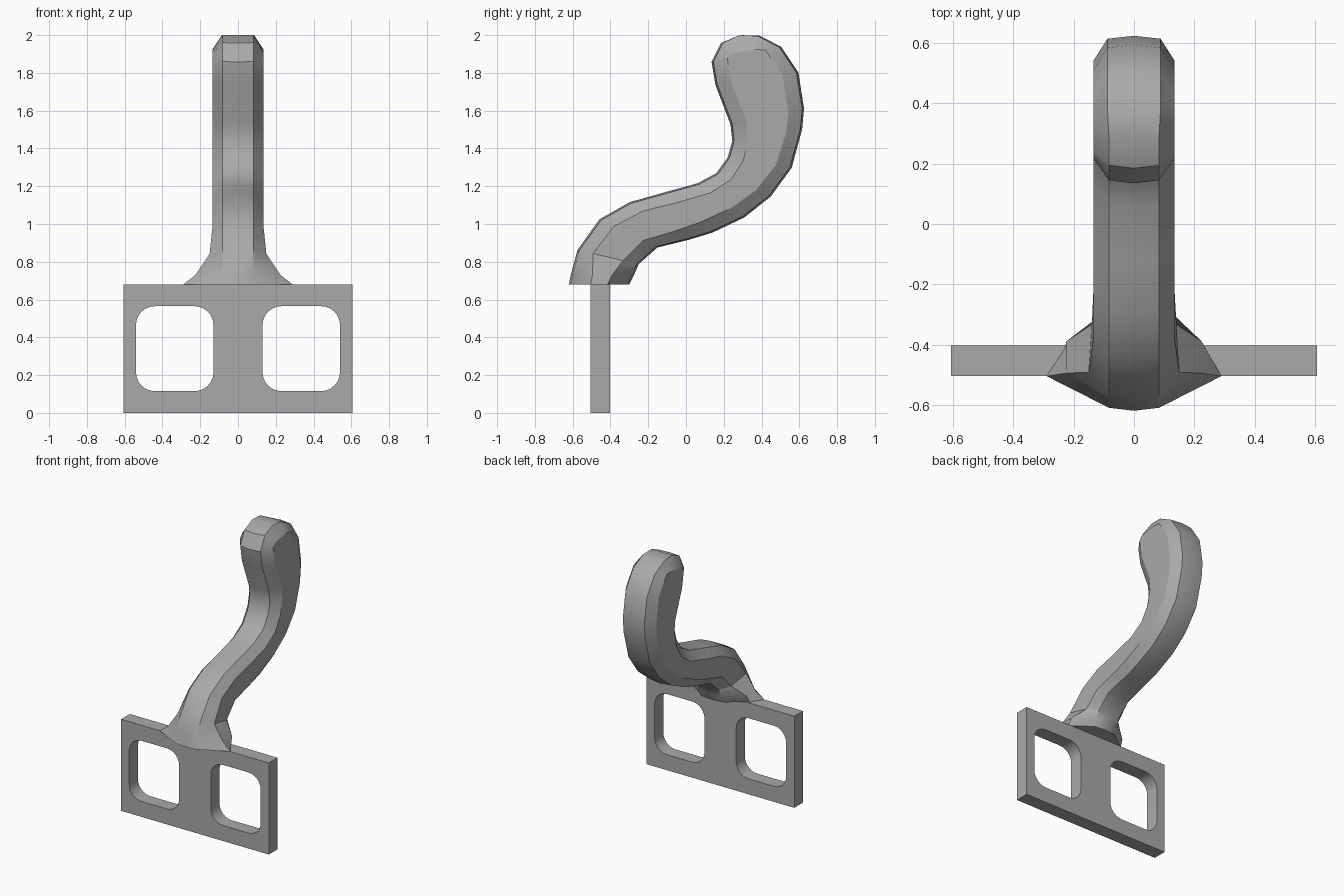
import bpy, bmesh, math
from mathutils import Vector

if "Cube" in bpy.data.objects:
    bpy.data.objects.remove(bpy.data.objects["Cube"], do_unlink=True)

grey = bpy.data.materials.new("plain_grey")
grey.use_nodes = True
grey.diffuse_color = (0.4, 0.4, 0.4, 1)
grey.node_tree.nodes["Principled BSDF"].inputs["Base Color"].default_value = (0.4, 0.4, 0.4, 1)


def add_mesh(name, mesh, angle):
    obj = bpy.data.objects.new(name, mesh)
    bpy.context.collection.objects.link(obj)
    mesh.materials.clear()
    mesh.materials.append(grey)
    bpy.ops.object.select_all(action='DESELECT')
    obj.select_set(True)
    bpy.context.view_layer.objects.active = obj
    bpy.ops.object.shade_smooth_by_angle(angle=math.radians(angle))
    return obj


def rounded_rect(cx, cz, hw, hh, r, steps=6):
    pts = []
    for quarter, (sx, sz) in enumerate([(1, 1), (-1, 1), (-1, -1), (1, -1)]):
        for i in range(steps + 1):
            a = (quarter + i / steps) * math.pi / 2
            pts.append((cx + sx * (hw - r) + r * math.cos(a),
                        cz + sz * (hh - r) + r * math.sin(a)))
    return pts


# Base plate: filled outline with two rounded windows
W, H = 0.607, 0.68
curve = bpy.data.curves.new("plate_outline", 'CURVE')
curve.dimensions = '2D'
curve.fill_mode = 'BOTH'
curve.extrude = 0.051
outlines = [[(-W, 0), (W, 0), (W, H), (-W, H)]]
outlines += [rounded_rect(s * 0.335, 0.34, 0.205, 0.225, 0.1) for s in (-1, 1)]
for pts in outlines:
    spline = curve.splines.new('POLY')
    spline.points.add(len(pts) - 1)
    for p, (x, z) in zip(spline.points, pts):
        p.co = (x, z, 0, 1)
    spline.use_cyclic_u = True
helper = bpy.data.objects.new("plate_outline", curve)
bpy.context.collection.objects.link(helper)
bpy.context.view_layer.update()
plate_mesh = bpy.data.meshes.new_from_object(
    helper.evaluated_get(bpy.context.evaluated_depsgraph_get()))
bpy.data.objects.remove(helper, do_unlink=True)
bm = bmesh.new()
bm.from_mesh(plate_mesh)
bmesh.ops.remove_doubles(bm, verts=bm.verts, dist=0.0005)
bmesh.ops.recalc_face_normals(bm, faces=bm.faces)
bm.to_mesh(plate_mesh)
bm.free()
plate = add_mesh("base_plate", plate_mesh, 30)
plate.rotation_euler.x = math.pi / 2
plate.location.y = -0.454

# Curved arm: stations of (front y, z), (back y, z)
stations = [
    ((-.61, .68), (-.31, .68)), ((-.60, .73), (-.285, .73)),
    ((-.565, .86), (-.26, .79)), ((-.45, 1.02), (-.16, .88)),
    ((-.29, 1.11), (0, .92)), ((-.11, 1.16), (.13, .96)),
    ((.07, 1.21), (.30, 1.04)), ((.17, 1.265), (.44, 1.15)),
    ((.23, 1.35), (.55, 1.30)), ((.255, 1.44), (.605, 1.50)),
    ((.245, 1.53), (.615, 1.61)), ((.165, 1.74), (.585, 1.80)),
    ((.145, 1.86), (.495, 1.935)), ((.195, 1.96), (.38, 1.995)),
]
# Flared foot: front and rear shoulder half widths by station
flare = {0: (.29, .23), 1: (.225, .225), 2: (.15, .14)}
EDGE, SIDE, CROWN = 0.083, 0.135, 0.01

bm = bmesh.new()
rings = []
for i, (f, b) in enumerate(stations):
    front, back = Vector((0, *f)), Vector((0, *b))
    d = (back - front).normalized()
    depth = 0.105 if i < 2 else 0.075
    wf, wb = flare.get(i, (SIDE, SIDE))
    fs, bs = front + d * depth, back - d * depth
    if i == len(stations) - 1:
        fs, bs = Vector((0, .245, 1.905)), Vector((0, .37, 1.925))
    half = [(EDGE, front), (wf, fs), (wb, bs), (EDGE + .005, back)]
    pts = [front - d * CROWN]
    pts += [p + Vector((w, 0, 0)) for w, p in half]
    pts.append(back + d * CROWN)
    pts += [p - Vector((w, 0, 0)) for w, p in reversed(half)]
    rings.append([bm.verts.new(p) for p in pts])
n = len(rings[0])
for lo, hi in zip(rings, rings[1:]):
    for k in range(n):
        m = (k + 1) % n
        bm.faces.new((lo[k], lo[m], hi[m], hi[k]))
bm.faces.new(rings[0])

# Rounded tip: crowned top strip with sloping sides
e = rings[-1]
tips = [bm.verts.new((x, .285, 2.0)) for x in (EDGE, 0, -EDGE)]
for k, t in ((1, 0), (0, 1), (9, 2)):
    if t:
        bm.faces.new((prev_front, e[k], tips[t], tips[t - 1]))
    prev_front = e[k]
for k, t in ((4, 0), (5, 1), (6, 2)):
    if t:
        bm.faces.new((prev_back, e[k], tips[t], tips[t - 1]))
    prev_back = e[k]
bm.faces.new((e[1], e[2], e[3], e[4], tips[0]))
bm.faces.new((e[6], e[7], e[8], e[9], tips[2]))
bmesh.ops.recalc_face_normals(bm, faces=bm.faces)
arm_mesh = bpy.data.meshes.new("curved_arm")
bm.to_mesh(arm_mesh)
bm.free()
add_mesh("curved_arm", arm_mesh, 30)
